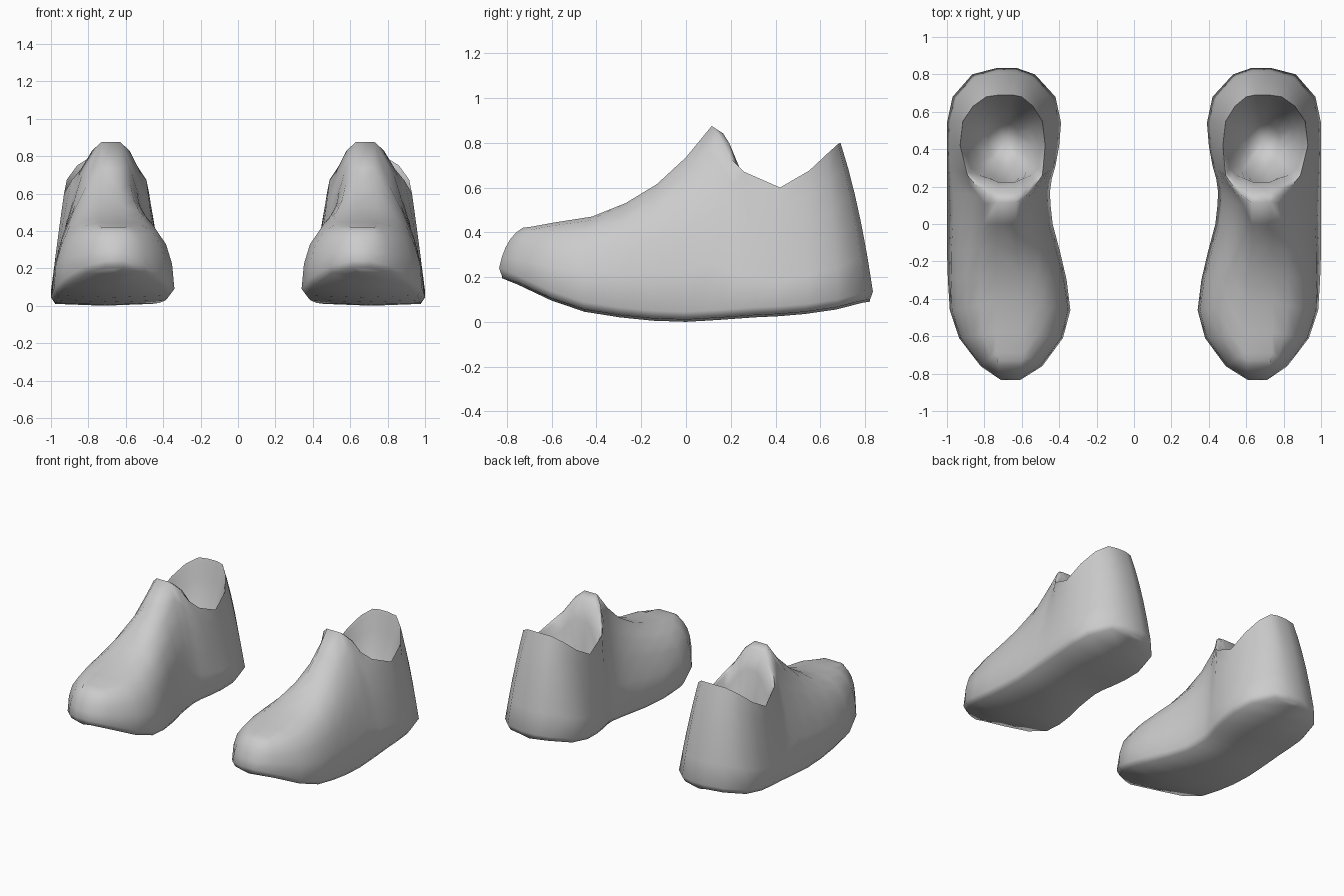
import bpy, bmesh, math
from mathutils import Vector

cube = bpy.data.objects.get("Cube")
if cube:
    bpy.data.objects.remove(cube, do_unlink=True)

grey = bpy.data.materials.new("plain_grey")
grey.use_nodes = True
grey.diffuse_color = (0.6, 0.6, 0.6, 1)
grey.node_tree.nodes["Principled BSDF"].inputs["Base Color"].default_value = (0.6, 0.6, 0.6, 1)

# Foot outline from toe to heel: y, inner x, outer x, sole height
BASE = [
    (-.835, .61, .71, .195), (-.76, .49, .82, .165), (-.61, .38, .935, .095),
    (-.46, .34, .985, .045), (-.30, .36, .995, .02), (-.15, .395, 1, .005),
    (0, .435, 1, 0), (.09, .445, 1, .005), (.17, .45, 1, .01),
    (.24, .44, 1, .015), (.31, .42, 1, .02), (.42, .40, 1, .025),
    (.54, .39, 1, .035), (.68, .42, .97, .055), (.80, .53, .865, .085),
    (.835, .63, .73, .09),
]
# Where each wall ends, on the instep ridge or the collar rim: y, inner x, outer x, z
TOP = [
    (-.73, .60, .73, .42), (-.69, .59, .74, .425), (-.58, .59, .74, .445),
    (-.42, .60, .74, .47), (-.27, .61, .74, .53), (-.13, .63, .74, .615),
    (0, .63, .73, .735), (.115, .63, .73, .875), (.15, .58, .78, .83),
    (.20, .53, .84, .73), (.26, .49, .89, .67), (.42, .475, .93, .60),
    (.55, .49, .915, .675), (.63, .54, .86, .75), (.68, .60, .79, .795),
    (.69, .65, .72, .80),
]
# Fullness of each wall curve
ROUNDNESS = [.5, .75, .95, .95, .85, .7, .5, .35, .25, .15, .1, .05, .05, .1, .2, .2]
TIP = 7       # station where the collar opening starts
STEPS = 5


def wall(base, top, roundness, side):
    """One wall curve from the sole edge up to the ridge or rim."""
    y, z = base[0], base[3]
    start = Vector((base[side], y, z + .045))
    end = Vector((top[side], top[0], top[3]))
    corner = Vector((start.x, start.y, end.z))
    control = ((start + end) / 2).lerp(corner, roundness)
    middle = (base[1] + base[2]) / 2
    edge = Vector((middle + (start.x - middle) * .92, y * .985, z + .01))
    points = [edge]
    for i in range(STEPS + 1):
        u = i / STEPS
        points.append(start * (1 - u) ** 2 + control * 2 * u * (1 - u) + end * u * u)
    return points


def build_shoe(name, mirror):
    bm = bmesh.new()

    def add(p):
        return bm.verts.new((p.x * mirror, p.y, p.z))

    def skin(a, b):
        for i in range(len(a) - 1):
            bm.faces.new((a[i], a[i + 1], b[i + 1], b[i]))

    # Outer shell and sole
    rows = []
    for base, top, roundness in zip(BASE, TOP, ROUNDNESS):
        inner, outer = (wall(base, top, roundness, side) for side in (1, 2))
        sole = (inner[0] + outer[0]) / 2
        sole.z = base[3]
        rows.append([add(p) for p in inner[::-1] + [sole] + outer])
    for a, b in zip(rows, rows[1:]):
        skin(a, b)

    # Instep ridge from toe to tongue
    for a, b in zip(rows[:TIP], rows[1:]):
        bm.faces.new((a[0], a[-1], b[-1], b[0]))

    # Toe and heel ends
    half = STEPS + 2
    for row in (rows[0], rows[-1]):
        inner, outer = row[:half], row[:half:-1]
        skin(inner, outer)
        bm.faces.new((inner[-1], row[half], outer[-1]))

    # Inside of the collar: a thick rounded tongue, then narrowing to the foot bed
    rim = [r[0] for r in rows[TIP:]] + [r[-1] for r in reversed(rows[TIP:])]
    bed = Vector((.69 * mirror, .44, .2))
    previous = rim
    for scale, drop, tongue in ((.97, .05, .15), (.9, .24, .28), (.7, .55, .05), (.38, .85, 0)):
        ring = []
        for v in rim:
            x, y = bed.xy + (v.co.xy - bed.xy) * scale
            if v.co.y < bed.y:
                y += tongue * (v.co.z - .6)
            ring.append(bm.verts.new((x, y, v.co.z + (bed.z - v.co.z) * drop)))
        skin(previous + previous[:1], ring + ring[:1])
        previous = ring
    floor = bm.verts.new(bed)
    for a, b in zip(previous, previous[1:] + previous[:1]):
        bm.faces.new((a, b, floor))

    bmesh.ops.recalc_face_normals(bm, faces=bm.faces)
    mesh = bpy.data.meshes.new(name)
    bm.to_mesh(mesh)
    bm.free()
    mesh.materials.append(grey)
    shoe = bpy.data.objects.new(name, mesh)
    bpy.context.collection.objects.link(shoe)
    bpy.ops.object.select_all(action='DESELECT')
    shoe.select_set(True)
    bpy.context.view_layer.objects.active = shoe
    bpy.ops.object.shade_smooth_by_angle(angle=math.radians(80))


build_shoe("left_shoe", 1)
build_shoe("right_shoe", -1)
